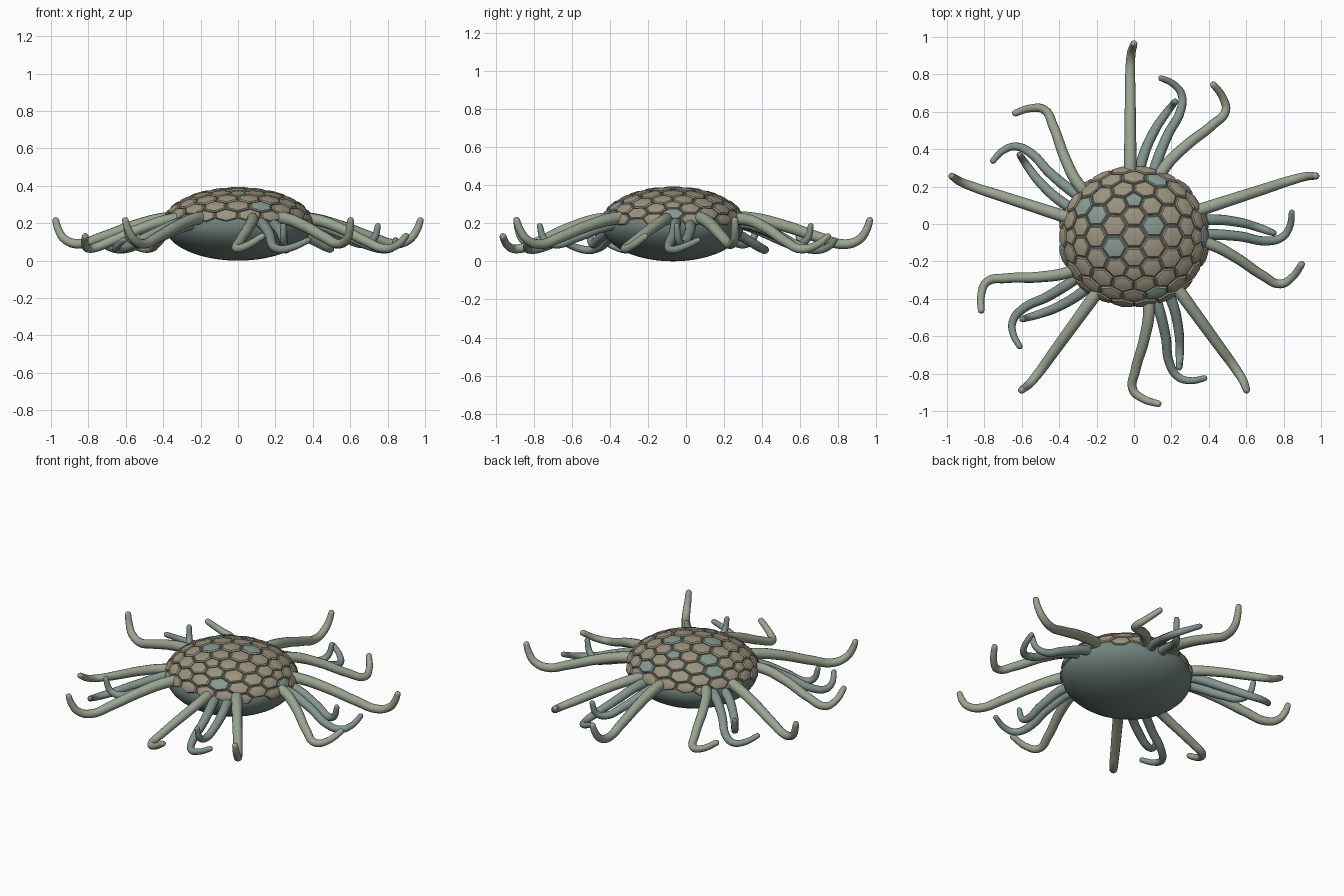
import bpy, bmesh, math, random
from mathutils import Vector, Matrix

if "Cube" in bpy.data.objects:
    bpy.data.objects.remove(bpy.data.objects["Cube"])

random.seed(4)
CY = -0.06                       # axis of the five-fold body
CENTRE = Vector((0, -0.068, 0.19))
RADII = Vector((0.395, 0.372, 0.19))


def mat(name, rgb):
    m = bpy.data.materials.new(name)
    m.diffuse_color = (*rgb, 1)
    m.use_nodes = True
    m.node_tree.nodes["Principled BSDF"].inputs["Base Color"].default_value = m.diffuse_color
    return m


skin = mat("skin", (0.17, 0.23, 0.21))
arm_light = mat("arm_light", (0.33, 0.38, 0.29))
arm_dark = mat("arm_dark", (0.23, 0.30, 0.27))
tan = mat("plate_tan", (0.33, 0.29, 0.21))
teal = mat("plate_teal", (0.24, 0.32, 0.28))

# body: flattened ellipsoid
bpy.ops.mesh.primitive_uv_sphere_add(segments=48, ring_count=24, radius=1, location=CENTRE)
body = bpy.context.object
body.name = "body"
body.scale = RADII
body.data.materials.append(skin)
bpy.ops.object.shade_smooth()


# dome plates: dual cells of an icosphere, each inset and raised
def on_body(d, lift):
    n = Vector((d.x / RADII.x, d.y / RADII.y, d.z / RADII.z)).normalized()
    return CENTRE + d * RADII + n * lift


ico = bmesh.new()
bmesh.ops.create_icosphere(ico, subdivisions=3, radius=1)
ico.verts.ensure_lookup_table()
# turn a hexagonal cell (midway between two five-sided cells) to the pole
rot = Matrix.Rotation(math.radians(31.72), 3, 'X') @ Matrix.Rotation(math.radians(18), 3, 'Z')
out = bmesh.new()
for v in ico.verts:
    c = (rot @ v.co).normalized()
    if c.z < 0.12:
        continue
    corners = [(rot @ f.calc_center_median()).normalized() for f in v.link_faces]
    u = c.orthogonal().normalized()
    w = c.cross(u)
    corners.sort(key=lambda p: math.atan2((p - c).dot(w), (p - c).dot(u)))
    rings = []
    for scale, lift in ((0.94, -0.008), (0.94, 0.004), (0.82, 0.011), (0.45, 0.014)):
        rings.append([out.verts.new(on_body(c.lerp(p, scale).normalized(), lift)) for p in corners])
    n = len(corners)
    faces = [out.faces.new((a[i], a[(i + 1) % n], b[(i + 1) % n], b[i]))
             for a, b in zip(rings, rings[1:]) for i in range(n)]
    faces.append(out.faces.new(rings[-1]))
    index = 1 if random.random() < 0.12 else 0
    for f in faces:
        f.material_index = index
mesh = bpy.data.meshes.new("dome_plates")
out.to_mesh(mesh)
out.free()
ico.free()
plates = bpy.data.objects.new("dome_plates", mesh)
bpy.context.collection.objects.link(plates)
mesh.materials.append(tan)
mesh.materials.append(teal)
bpy.ops.object.select_all(action='DESELECT')
plates.select_set(True)
bpy.context.view_layer.objects.active = plates
bpy.ops.object.shade_smooth_by_angle(angle=math.radians(25))


# arms: tapered tubes along a curved path, with rounded tips
def arm(name, path, r0, r1, angle, material):
    pts = [Vector(p) - Vector((0, CY, 0)) for p in path]
    end = (pts[-1] - pts[-2]).normalized()
    radii = [r0 + (r1 - r0) * i / (len(pts) - 1) for i in range(len(pts))]
    for step, k in ((0.6, 0.8), (0.9, 0.35)):
        pts.append(pts[len(path) - 1] + end * r1 * step)
        radii.append(r1 * k)
    cu = bpy.data.curves.new(name, 'CURVE')
    cu.dimensions = '3D'
    cu.bevel_depth = 1
    cu.bevel_resolution = 4
    cu.resolution_u = 6
    cu.use_fill_caps = True
    sp = cu.splines.new('BEZIER')
    sp.bezier_points.add(len(pts) - 1)
    turn = Matrix.Rotation(angle, 3, 'Z')
    for bp, p, r in zip(sp.bezier_points, pts, radii):
        bp.co = turn @ p + Vector((0, CY, 0))
        bp.radius = r
        bp.handle_left_type = bp.handle_right_type = 'AUTO'
    sp.use_smooth = True
    cu.materials.append(material)
    bpy.context.collection.objects.link(bpy.data.objects.new(name, cu))


long_path = [(-0.02, 0.22, 0.225), (-0.02, 0.34, 0.225), (-0.02, 0.52, 0.185), (-0.02, 0.70, 0.125),
             (-0.02, 0.83, 0.09), (-0.015, 0.91, 0.115), (-0.005, 0.95, 0.17), (0, 0.965, 0.215)]
hook_path = [(0.12, 0.22, 0.22), (0.17, 0.31, 0.22), (0.28, 0.42, 0.175), (0.42, 0.53, 0.10),
             (0.49, 0.605, 0.065), (0.475, 0.675, 0.08), (0.425, 0.745, 0.13)]
inner_path = [(0.09, 0.22, 0.20), (0.115, 0.31, 0.20), (0.18, 0.475, 0.14), (0.25, 0.61, 0.075),
              (0.255, 0.69, 0.06), (0.215, 0.745, 0.075), (0.145, 0.78, 0.11)]
under_path = [(0.02, 0.20, 0.20), (0.04, 0.33, 0.19), (0.11, 0.50, 0.125), (0.17, 0.59, 0.09),
              (0.205, 0.635, 0.115), (0.22, 0.655, 0.185)]

for i in range(5):
    a = i * math.tau / 5
    arm(f"long_arm_{i + 1}", long_path, 0.036, 0.018, a, arm_light)
    arm(f"hooked_arm_{i + 1}", hook_path, 0.034, 0.018, a, arm_light)
    arm(f"inner_arm_{i + 1}", inner_path, 0.032, 0.016, a, arm_dark)
    arm(f"under_arm_{i + 1}", under_path, 0.032, 0.016, a, arm_dark)
